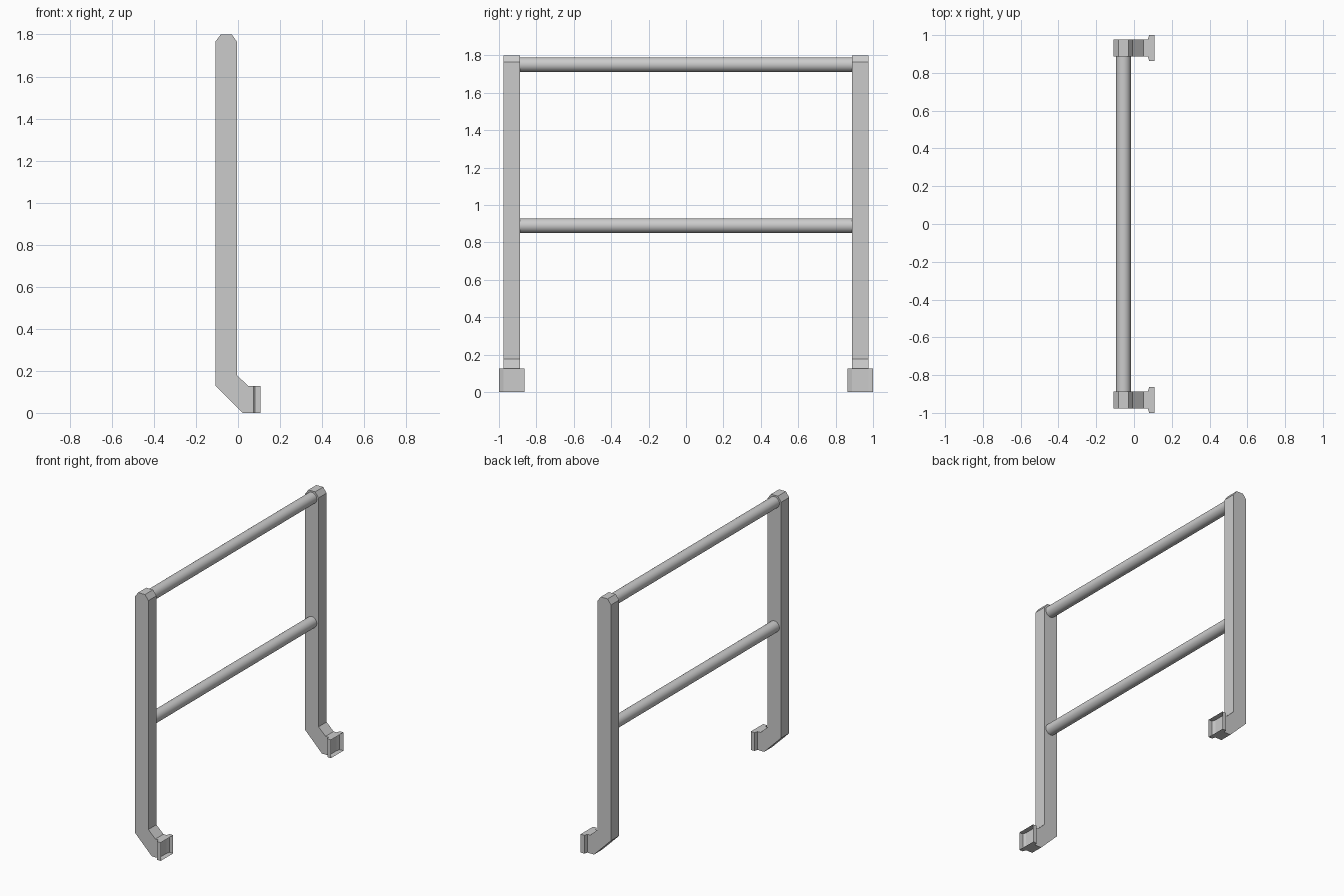
import bpy, bmesh, math

if "Cube" in bpy.data.objects:
    bpy.data.objects.remove(bpy.data.objects["Cube"])


def extrude_profile(name, pts, axis, lo, hi, open_end=False):
    """Extrude a 2D outline (x,z along y, or x,y along z) from lo to hi."""
    def place(p, h):
        return (p[0], h, p[1]) if axis == 'y' else (p[0], p[1], h)
    bm = bmesh.new()
    face = bm.faces.new([bm.verts.new(place(p, lo)) for p in pts])
    ext = bmesh.ops.extrude_face_region(bm, geom=[face], use_keep_orig=True)
    for v in ext['geom']:
        if isinstance(v, bmesh.types.BMVert):
            if axis == 'y':
                v.co.y = hi
            else:
                v.co.z = hi
    bmesh.ops.recalc_face_normals(bm, faces=bm.faces)
    if open_end:
        # leave the outward (+x) mouth of the socket open
        mouth = [f for f in bm.faces if f.normal.x > 0.99]
        bmesh.ops.delete(bm, geom=mouth, context='FACES_ONLY')
    me = bpy.data.meshes.new(name)
    bm.to_mesh(me)
    bm.free()
    ob = bpy.data.objects.new(name, me)
    bpy.context.collection.objects.link(ob)
    return ob


# Post side outline: chamfered top, bent foot at the bottom
post = [(-0.108, 0.13), (0.022, 0.0), (0.073, 0.0), (0.073, 0.127),
        (0.05, 0.127), (-0.004, 0.178), (-0.004, 1.765),
        (-0.03, 1.8), (-0.082, 1.8), (-0.108, 1.765)]

# Bracket plan outline: flared open socket
mid = 0.932
bracket = [(0.073, mid - 0.044), (0.08, mid - 0.068), (0.108, mid - 0.068),
           (0.108, mid + 0.068), (0.08, mid + 0.068), (0.073, mid + 0.044)]

for side, s in (("left", -1), ("right", 1)):
    extrude_profile(side + "_post", post, 'y', s * 0.888, s * 0.976)
    extrude_profile(side + "_bracket", [(x, s * y) for x, y in bracket],
                    'z', 0.0, 0.127, open_end=True)

# Round cross rails between the posts
for name, z in (("top_rail", 1.751), ("middle_rail", 0.89)):
    bpy.ops.mesh.primitive_cylinder_add(
        vertices=24, radius=0.039, depth=1.78,
        location=(-0.056, 0, z), rotation=(math.pi / 2, 0, 0))
    bpy.context.object.name = name
    bpy.ops.object.shade_smooth_by_angle(angle=math.radians(40))
